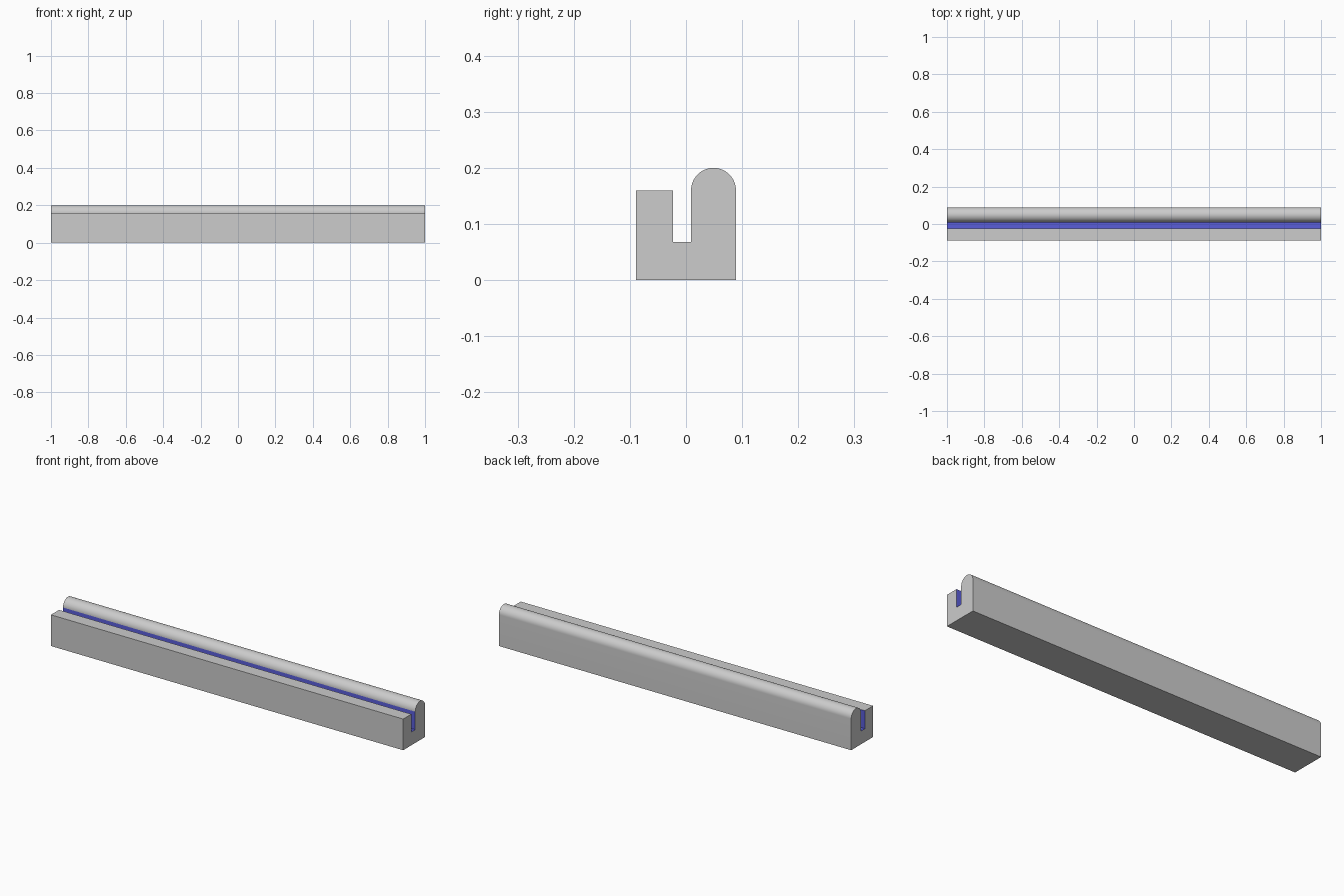
import bpy, bmesh
from math import cos, sin, pi

cube = bpy.data.objects.get("Cube")
if cube:
    bpy.data.objects.remove(cube, do_unlink=True)


def material(name, colour):
    m = bpy.data.materials.new(name)
    m.use_nodes = True
    m.diffuse_color = colour
    m.node_tree.nodes["Principled BSDF"].inputs["Base Color"].default_value = colour
    return m


HALF_LENGTH, HALF_DEPTH = 1.0, 0.089
SLOT_FRONT, SLOT_BACK = -0.023, 0.009
SLOT_FLOOR, WALL_TOP = 0.068, 0.16
RADIUS = (HALF_DEPTH - SLOT_BACK) / 2
CENTRE = (HALF_DEPTH + SLOT_BACK) / 2
ARC_STEPS = 32

# Cross-section: low front wall, slot, round-topped back wall
profile = [(-HALF_DEPTH, 0), (HALF_DEPTH, 0)]
for i in range(ARC_STEPS + 1):
    a = pi * i / ARC_STEPS
    profile.append((CENTRE + RADIUS * cos(a), WALL_TOP + RADIUS * sin(a)))
profile += [(SLOT_BACK, SLOT_FLOOR), (SLOT_FRONT, SLOT_FLOOR),
            (SLOT_FRONT, WALL_TOP), (-HALF_DEPTH, WALL_TOP)]

# Extrude the section along the length
bm = bmesh.new()
end = bm.faces.new([bm.verts.new((-HALF_LENGTH, y, z)) for y, z in profile])
extruded = bmesh.ops.extrude_face_region(bm, geom=[end], use_keep_orig=True)
moved = [v for v in extruded["geom"] if isinstance(v, bmesh.types.BMVert)]
bmesh.ops.translate(bm, verts=moved, vec=(2 * HALF_LENGTH, 0, 0))
bmesh.ops.recalc_face_normals(bm, faces=bm.faces)

# Slot walls and floor are blue
for f in bm.faces:
    c = f.calc_center_median()
    in_slot = SLOT_FRONT - 0.001 < c.y < SLOT_BACK + 0.0001
    if abs(f.normal.x) < 0.5 and in_slot and SLOT_FLOOR - 0.001 < c.z < WALL_TOP:
        f.material_index = 1

mesh = bpy.data.meshes.new("slotted_rail")
bm.to_mesh(mesh)
bm.free()
mesh.materials.append(material("light grey", (0.604, 0.604, 0.604, 1)))
mesh.materials.append(material("slot blue", (0.1, 0.11, 0.69, 1)))
rail = bpy.data.objects.new("slotted_rail", mesh)
bpy.context.collection.objects.link(rail)

bpy.ops.object.select_all(action="DESELECT")
rail.select_set(True)
bpy.context.view_layer.objects.active = rail
bpy.ops.object.shade_smooth_by_angle()
